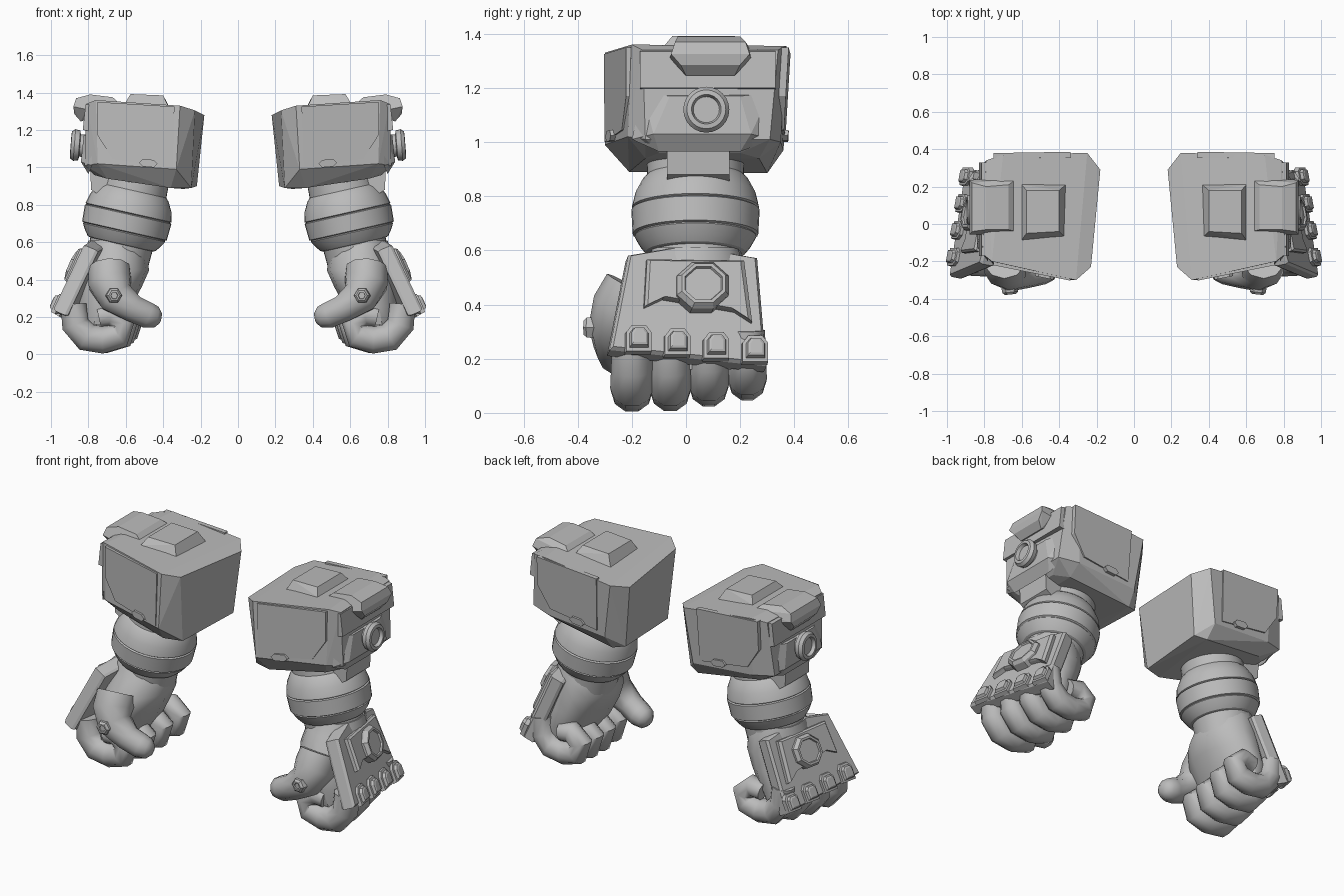
import bpy, bmesh
from math import sin, cos, pi, radians
from mathutils import Vector as V

cube = bpy.data.objects.get("Cube")
if cube:
    bpy.data.objects.remove(cube)

grey = bpy.data.materials.new("plain_grey")
grey.use_nodes = True
colour = (0.5, 0.5, 0.5, 1)
grey.diffuse_color = colour
grey.node_tree.nodes["Principled BSDF"].inputs["Base Color"].default_value = colour


def finish(name, bm, smooth=None):
    """Turn a bmesh into an object mirrored to the other arm."""
    bmesh.ops.recalc_face_normals(bm, faces=bm.faces)
    mesh = bpy.data.meshes.new(name)
    bm.to_mesh(mesh)
    bm.free()
    mesh.materials.append(grey)
    ob = bpy.data.objects.new(name, mesh)
    bpy.context.collection.objects.link(ob)
    if smooth:
        bpy.ops.object.select_all(action='DESELECT')
        ob.select_set(True)
        bpy.context.view_layer.objects.active = ob
        bpy.ops.object.shade_smooth_by_angle(angle=radians(smooth))
    mirror = ob.modifiers.new("other_arm", 'MIRROR')
    mirror.use_mirror_merge = False
    return ob


def hull(name, points):
    bm = bmesh.new()
    for p in points:
        bm.verts.new(p)
    res = bmesh.ops.convex_hull(bm, input=bm.verts)
    inner = [g for g in res["geom_interior"] if isinstance(g, bmesh.types.BMVert)]
    bmesh.ops.delete(bm, geom=inner, context='VERTS')
    bmesh.ops.dissolve_limit(bm, angle_limit=radians(4), verts=bm.verts, edges=bm.edges)
    return finish(name, bm)


def loft(name, rings, smooth=None):
    bm = bmesh.new()
    loops = [[bm.verts.new(p) for p in ring] for ring in rings]
    n = len(loops[0])
    for a, b in zip(loops, loops[1:]):
        for i in range(n):
            j = (i + 1) % n
            bm.faces.new((a[i], a[j], b[j], b[i]))
    bm.faces.new(loops[0])
    bm.faces.new(loops[-1])
    return finish(name, bm, smooth)


def circle(centre, a, b, ra, rb, n):
    return [centre + a * ra * cos(2 * pi * i / n) + b * rb * sin(2 * pi * i / n) for i in range(n)]


def lathe(name, origin, axis, profile, n, smooth=None):
    """Profile is a list of (distance along axis, radius)."""
    axis = V(axis).normalized()
    a = axis.cross(V((0, 1, 0)) if abs(axis.y) < 0.9 else V((0, 0, 1))).normalized()
    b = axis.cross(a)
    return loft(name, [circle(V(origin) + axis * t, a, b, r, r, n) for t, r in profile], smooth)


def tube(name, path, n, smooth):
    """Path is a list of (centre, radius); rings follow the bend."""
    pts = [V(p) for p, r in path]
    rings = []
    for i, (p, r) in enumerate(path):
        t = (pts[min(i + 1, len(pts) - 1)] - pts[max(i - 1, 0)]).normalized()
        a = (V((0, 1, 0)) - t * t.y).normalized()
        rings.append(circle(pts[i], a, t.cross(a), r, r, n))
    return loft(name, rings, smooth)


# Forearm armour block
hull("forearm_block", [
    (.18, .29, 1.28), (.25, .38, 1.305), (.70, .37, 1.355), (.79, .34, 1.34),
    (.81, -.16, 1.34), (.76, -.20, 1.36), (.31, -.30, 1.33), (.23, -.23, 1.305),
    (.33, -.30, .99), (.75, -.215, 1.02), (.82, -.15, 1.01), (.82, .31, 1.01),
    (.70, .35, 1.0), (.30, .36, .97), (.22, .27, .90), (.29, .30, .885),
    (.25, -.18, .89), (.36, -.21, .89), (.70, -.15, .94), (.77, -.10, .96),
    (.77, .20, .96), (.70, .27, .94)])

# Front and back cover panels, each with a small clip
panel = [(.34, 1.325), (.75, 1.35), (.75, 1.17), (.67, 1.045), (.35, 1.0)]
clip = [(.43, 1.02), (.45, 1.04), (.51, 1.045), (.53, 1.025), (.51, 1.005), (.45, 1.0)]


def front_y(x, z):
    return -.30 + .2 * (x - .31)


def back_y(x, z):
    return .378 - .02 * (x - .3) - .06 * (1.33 - z)


for side, surface, out in (("front", front_y, -1), ("back", back_y, 1)):
    for part, outline, lift in (("panel", panel, .009), ("clip", clip, .022)):
        loft(f"{side}_{part}", [[(x, surface(x, z) + out * h, z) for x, z in outline]
                                for h in (-.02, lift)])

# Outer strip above the groove, and the raised side panel below it
hull("outer_strip", [(x, y, z) for x, z in ((.76, 1.34), (.815, 1.335), (.83, 1.20), (.76, 1.19))
                     for y in (-.17, .33)])
hull("outer_side_panel", [(.78, -.16, 1.18), (.78, .31, 1.18), (.78, -.2, 1.01), (.78, .32, 1.01),
                          (.825, -.06, 1.17), (.825, .2, 1.17), (.84, -.12, 1.03), (.84, .24, 1.03),
                          (.80, -.10, .965), (.80, .2, .965)])

# Top pads
hull("top_pad", [
    (.365, .21, 1.32), (.60, .21, 1.35), (.60, -.085, 1.35), (.37, -.07, 1.32),
    (.40, .18, 1.385), (.575, .18, 1.392), (.575, -.05, 1.392), (.40, -.04, 1.385)])
hull("edge_pad", [(x, y, z) for x, z, y0, y1 in (
    (.63, 1.34, -.04, .24), (.67, 1.375, -.03, .21), (.79, 1.39, -.03, .20),
    (.865, 1.37, -.04, .22), (.88, 1.325, -.055, .235), (.875, 1.285, -.02, .20),
    (.84, 1.245, .0, .18), (.81, 1.31, -.06, .24)) for y in (y0, y1)])

# Round port on the outer side
lathe("side_port", (.815, .075, 1.115), (1, 0, .08),
      [(0, .06), (.03, .06), (.034, .08), (.06, .085), (.078, .072), (.08, .055), (.06, .048)], 24, 30)

# Wrist: neck, outer lug and banded ball
wrist, wrist_axis = (.595, .035, .715), (-.22, 0, .975)
lathe("wrist_ball", wrist, wrist_axis,
      [(.30, .175), (.165, .18), (.15, .195), (.10, .222), (.045, .235), (.04, .228), (.035, .237),
       (-.055, .232), (-.06, .222), (-.065, .225), (-.10, .205), (-.125, .185), (-.13, .17), (-.25, .165)],
      36, 30)
hull("wrist_lug", [(x, y, z) for x, z in ((.6, .98), (.79, .98), (.785, .88), (.74, .85), (.6, .85))
                   for y in (-.07, .16)])

# Palm
loft("palm", [circle(V((x, y, z)), V((1, 0, 0)), V((0, 1, 0)), rx, ry, 14) for z, x, y, rx, ry in (
    (.61, .66, .035, .14, .16), (.54, .655, .03, .165, .19), (.45, .66, .005, .185, .23),
    (.36, .685, -.005, .17, .25), (.26, .72, 0, .15, .25), (.16, .745, 0, .115, .23))], 40)

# Four curled fingers
curl = [(.875, .27, .072), (.865, .16, .077), (.805, .092, .08), (.72, .078, .077),
        (.635, .10, .076), (.61, .165, .072), (.67, .215, .07), (.74, .20, .06)]
for k in range(4):
    y, lift, fat = -.20 + .142 * k, (0, 0, .015, .035)[k], 1 - .03 * k
    tube(f"finger_{k + 1}", [((x + .005 - .02 * k, y, z + lift), r * fat) for x, z, r in curl], 10, 50)

# Thumb with a broad base and a stud on its knuckle
tube("thumb", [((.69, -.19, .46), .115), ((.685, -.23, .385), .12), ((.65, -.262, .305), .1),
               ((.56, -.265, .245), .076), ((.485, -.25, .21), .073), ((.44, -.24, .20), .06),
               ((.415, -.235, .195), .03)], 10, 45)
lathe("thumb_stud", (.665, -.335, .315), (-.1, -1, 0),
      [(0, .045), (.03, .042), (.042, .03), (.042, .02), (.034, .018)], 6)

# Tilted frame of the hand plate: across, up along the plate, and outward
plate_origin, across, up = V((.85, 0, .435)), V((-.19, .982, 0)), V((-.4, 0, .917))
outward = across.cross(up).normalized()


def on_plate(name, outline, steps, centre=(0, 0)):
    """Stack scaled copies of an outline at heights above the plate."""
    cu, cw = centre
    return loft(name, [[plate_origin + across * (cu + u * s) + up * (cw + w * s) + outward * h
                        for u, w in outline] for h, s in steps])


on_plate("hand_plate", [(-.215, .165), (0, .205), (.27, .155), (.305, -.28), (-.285, -.215)],
         [(-.085, .97), (-.07, 1), (-.015, 1), (0, .96)])
on_plate("plate_frame", [(-.15, .135), (.215, .13), (.245, -.115), (.18, -.07), (-.09, -.02), (-.16, -.055)],
         [(-.01, 1), (.02, 1), (.032, .93)])
octagon = [(.105 * cos(pi * (i + .5) / 4), .10 * sin(pi * (i + .5) / 4)) for i in range(8)]
on_plate("plate_boss", octagon, [(0, 1), (.045, 1), (.065, .85), (.065, .72), (.055, .68)], (.055, .02))

# Knuckle studs
stud = [(-.05, -.055), (.05, -.055), (.05, .025), (.028, .055), (-.028, .055), (-.05, .025)]
for k in range(4):
    on_plate(f"knuckle_stud_{k + 1}", stud, [(-.01, 1), (.016, .95), (.018, .72), (.034, .62), (.038, .45)],
             (-.18 + .146 * k, -.18 - .014 * k))
